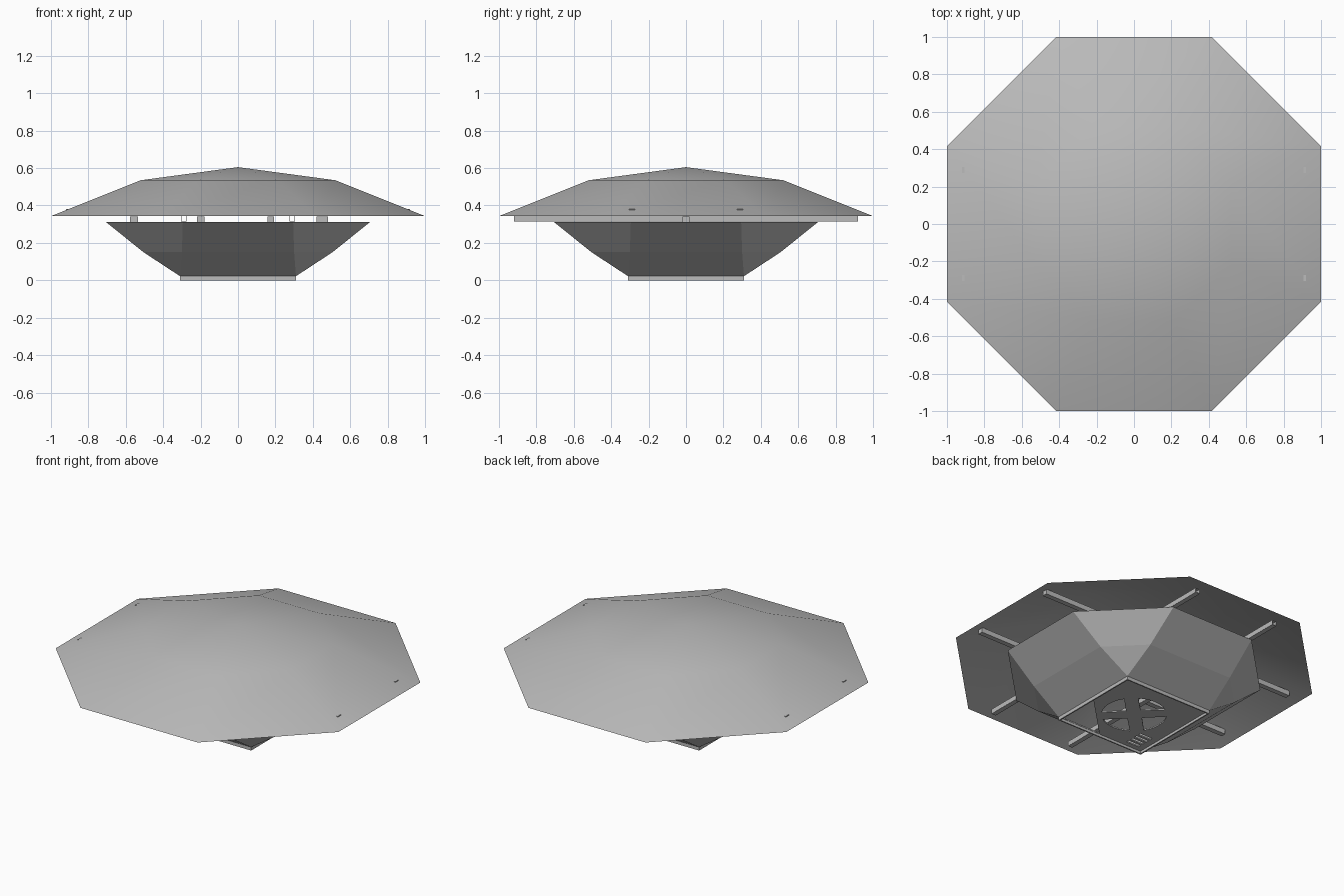
import bpy, bmesh, math
from mathutils import Matrix, Vector

cube = bpy.data.objects.get("Cube")
if cube:
    bpy.data.objects.remove(cube)

GREY = (0.5, 0.5, 0.5, 1)
grey = bpy.data.materials.new("plain grey")
grey.use_nodes = True
grey.diffuse_color = GREY
grey.node_tree.nodes["Principled BSDF"].inputs["Base Color"].default_value = GREY


def finish(bm, name):
    mesh = bpy.data.meshes.new(name)
    bm.to_mesh(mesh)
    bm.free()
    obj = bpy.data.objects.new(name, mesh)
    bpy.context.collection.objects.link(obj)
    mesh.materials.append(grey)
    return obj


def box(name, centre, size):
    bm = bmesh.new()
    bmesh.ops.create_cube(bm, size=1, matrix=Matrix.Translation(centre) @ Matrix.Diagonal((*size, 1)))
    return finish(bm, name)


def ring(bm, apothem, z, half_edge):
    """Eight points: an edge of the given half length on each of four sides."""
    pts = []
    for i in range(4):
        turn = Matrix.Rotation(i * math.pi / 2, 3, 'Z')
        for s in (-1, 1):
            pts.append(bm.verts.new(turn @ Vector((apothem, s * half_edge, z))))
    return pts


def bridge(bm, low, high):
    n = len(low)
    for i in range(n):
        j = (i + 1) % n
        bm.faces.new((low[i], low[j], high[j], high[i]))


# Shallow eight-sided canopy, smooth shell
T = math.tan(math.pi / 8)
bm = bmesh.new()
rim = ring(bm, 1.0, 0.343, T)
shoulder = ring(bm, 0.52, 0.535, 0.52 * T)
bridge(bm, rim, shoulder)
apex = bm.verts.new((0, 0, 0.605))
for i in range(8):
    bm.faces.new((shoulder[i], shoulder[(i + 1) % 8], apex))
for f in bm.faces:
    f.smooth = True
finish(bm, "canopy")

# Faceted bowl growing from a square foot to an octagonal lip
bm = bmesh.new()
foot = ring(bm, 0.31, 0.022, 0.31)
waist = ring(bm, 0.505, 0.15, 0.3)
lip = ring(bm, 0.708, 0.313, 0.295)
bridge(bm, foot, waist)
bridge(bm, waist, lip)
bmesh.ops.remove_doubles(bm, verts=bm.verts, dist=0.002)
finish(bm, "bowl")

# Thin square skirt around the foot
for s in (-1, 1):
    box("skirt_side", (s * 0.306, 0, 0.011), (0.008, 0.62, 0.022))
    box("skirt_end", (0, s * 0.306, 0.011), (0.604, 0.008, 0.022))

# Floor plate with a four-part round opening and two corner openings
floor = box("floor", (0, 0, 0.02), (0.61, 0.61, 0.008))
bm = bmesh.new()


def prism(points):
    face = bm.faces.new([bm.verts.new((x, y, -0.05)) for x, y in points])
    out = bmesh.ops.extrude_face_region(bm, geom=[face])
    top = [g for g in out["geom"] if isinstance(g, bmesh.types.BMVert)]
    bmesh.ops.translate(bm, verts=top, vec=(0, 0, 0.15))


for q in range(4):
    mid = q * math.pi / 2
    sector = [(0.06 * math.cos(mid), 0.06 * math.sin(mid))]
    for k in range(-3, 4):
        a = mid + k * 0.19
        sector.append((0.19 * math.cos(a), 0.19 * math.sin(a)))
    prism(sector)
prism([(0.01, -0.3), (0.3, -0.3), (0.3, -0.01)])
for k in range(4):
    y = -0.27 + k * 0.035
    prism([(-0.26, y), (-0.17, y), (-0.17, y + 0.02), (-0.26, y + 0.02)])
bmesh.ops.recalc_face_normals(bm, faces=bm.faces)
cutter = finish(bm, "floor_cutter")
cutter.hide_render = True
cutter.hide_viewport = True
cut = floor.modifiers.new("openings", 'BOOLEAN')
cut.operand_type = 'OBJECT'
cut.object = cutter
cut.solver = 'EXACT'

# Crossed pairs of square beams carrying the canopy
for s in (-1, 1):
    box("cross_beam", (0, s * 0.29, 0.364), (1.84, 0.032, 0.032))
    for t in (-1, 1):
        # Open-ended tube running front to back
        for dx, dz, w, h in ((0.014, 0, 0.003, 0.03), (-0.014, 0, 0.003, 0.03),
                             (0, 0.014, 0.03, 0.003), (0, -0.014, 0.03, 0.003)):
            box("long_beam_wall", (s * 0.29 + dx, t * 0.46, 0.33 + dz), (w, 0.92, h))

# Small fittings standing between the bowl and the canopy
for x, w in ((-0.556, 0.045), (-0.198, 0.04), (0.176, 0.035), (0.45, 0.06)):
    box("fitting", (x, 0, 0.325), (w, 0.04, 0.034))
